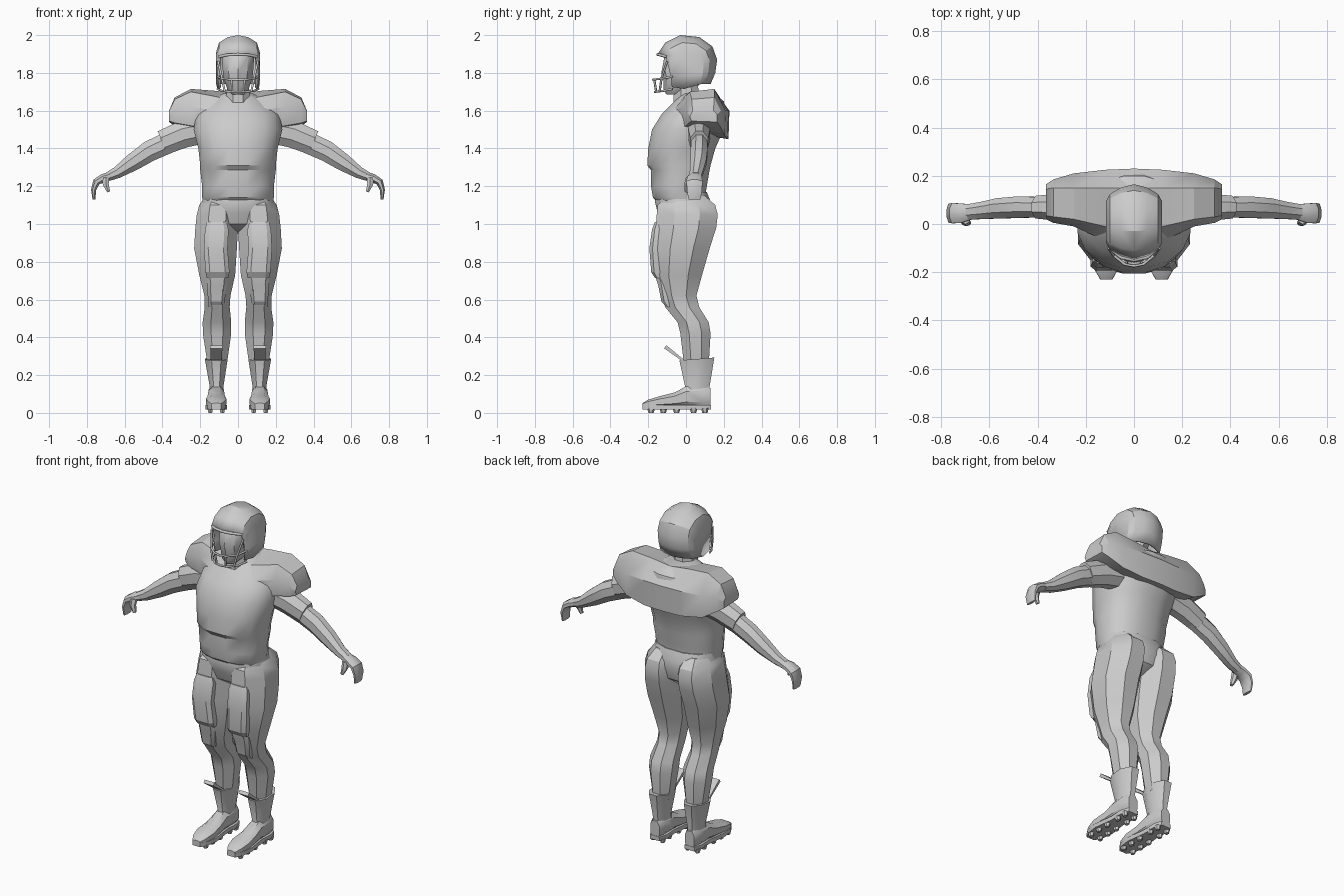
import bpy, bmesh, math
from mathutils import Vector

cube = bpy.data.objects.get("Cube")
if cube:
    bpy.data.objects.remove(cube, do_unlink=True)

GREY = (0.6, 0.6, 0.6, 1)
mat = bpy.data.materials.new("plain grey")
mat.use_nodes = True
mat.diffuse_color = GREY
mat.node_tree.nodes["Principled BSDF"].inputs["Base Color"].default_value = GREY


def finish(name, bm, angle=35):
    bmesh.ops.recalc_face_normals(bm, faces=bm.faces)
    mesh = bpy.data.meshes.new(name)
    bm.to_mesh(mesh)
    bm.free()
    mesh.materials.append(mat)
    ob = bpy.data.objects.new(name, mesh)
    bpy.context.scene.collection.objects.link(ob)
    bpy.ops.object.select_all(action='DESELECT')
    ob.select_set(True)
    bpy.context.view_layer.objects.active = ob
    bpy.ops.object.shade_smooth_by_angle(angle=math.radians(angle))
    return ob


def loft(name, rings, s=1, angle=35):
    """Skin a list of equal rings, cap both ends; s=-1 mirrors in x."""
    bm = bmesh.new()
    vr = [[bm.verts.new((s * p[0], p[1], p[2])) for p in r] for r in rings]
    n = len(vr[0])
    for a, b in zip(vr, vr[1:]):
        for i in range(n):
            j = (i + 1) % n
            bm.faces.new((a[i], a[j], b[j], b[i]))
    bm.faces.new(vr[0])
    bm.faces.new(vr[-1])
    return finish(name, bm, angle)


def outline(n, p=2.0):
    """Unit rounded outline that touches +-1 on both axes."""
    out = []
    for i in range(n):
        t = 2 * math.pi * (i + 0.5) / n
        c, d = math.cos(t), math.sin(t)
        out.append((math.copysign(abs(c) ** (2 / p), c), math.copysign(abs(d) ** (2 / p), d)))
    m = max(c for c, d in out)
    return [(c / m, d / m) for c, d in out]


def zloft(name, rows, s=1, n=8, p=2.0, angle=35):
    """Upright part; rows are z, x_min, x_max, y_front, y_back."""
    rings = [[((a + b) / 2 + (b - a) / 2 * c, (f + k) / 2 + (k - f) / 2 * d, z)
              for c, d in outline(n, p)] for z, a, b, f, k in rows]
    return loft(name, rings, s, angle)


def limb(name, rows, s=1, n=8):
    """Part along a bent path in the xz plane; rows are x, y, z, half_height, half_width."""
    rings = []
    for i, (x, y, z, h, w) in enumerate(rows):
        a, b = rows[max(i - 1, 0)], rows[min(i + 1, len(rows) - 1)]
        d = Vector((b[0] - a[0], 0, b[2] - a[2])).normalized()
        rings.append([(x - d.z * h * u, y + w * v, z + d.x * h * u) for u, v in outline(n)])
    return loft(name, rings, s)


def rod(name, pts, r=0.006):
    cu = bpy.data.curves.new(name, 'CURVE')
    cu.dimensions = '3D'
    cu.bevel_depth = r
    cu.bevel_resolution = 1
    cu.use_fill_caps = True
    sp = cu.splines.new('POLY')
    sp.points.add(len(pts) - 1)
    for q, p in zip(sp.points, pts):
        q.co = (*p, 1)
    cu.materials.append(mat)
    bpy.context.scene.collection.objects.link(bpy.data.objects.new(name, cu))


# Torso: belly, overhanging chest, shoulders
zloft("torso", [(z, -w, w, f, k) for z, w, f, k in [
    (1.12, .185, -.155, .10), (1.14, .19, -.175, .10), (1.20, .19, -.185, .11),
    (1.285, .20, -.185, .125), (1.31, .20, -.205, .13), (1.40, .21, -.20, .155),
    (1.50, .235, -.18, .20), (1.58, .22, -.13, .215), (1.65, .16, -.06, .20),
    (1.69, .08, -.03, .15)]], n=16, p=2.3)

# Pelvis between the legs
zloft("pelvis", [(z, -w, w, f, k) for z, w, f, k in [
    (.95, .04, -.06, .06), (1.0, .15, -.13, .12), (1.06, .20, -.15, .135),
    (1.12, .19, -.165, .13), (1.17, .18, -.15, .11)]], n=12, p=2.4)

# Shoulder pads, lofted from side to side
half = [
    (.365, [(.03, 1.545), (.02, 1.57), (.035, 1.60), (.145, 1.60), (.165, 1.58), (.165, 1.54)]),
    (.335, [(.015, 1.535), (.005, 1.60), (.03, 1.66), (.15, 1.67), (.185, 1.60), (.18, 1.52)]),
    (.25, [(0, 1.52), (-.01, 1.62), (.02, 1.70), (.15, 1.715), (.21, 1.60), (.205, 1.47)]),
    (.12, [(-.05, 1.50), (-.07, 1.60), (-.01, 1.675), (.15, 1.705), (.225, 1.60), (.22, 1.45)]),
    (0, [(-.08, 1.50), (-.09, 1.59), (-.02, 1.65), (.15, 1.69), (.23, 1.60), (.225, 1.45)])]
full = [(-x, r) for x, r in half] + [(x, r) for x, r in half[-2::-1]]
loft("shoulder_pads", [[(x, y, z) for y, z in r] for x, r in full], angle=30)

# Neck and head
zloft("neck", [(1.60, -.07, .07, -.07, .08), (1.76, -.055, .055, -.06, .06)])
zloft("head", [(z, -w, w, f, k) for z, w, f, k in [
    (1.685, .03, -.10, .0), (1.71, .055, -.115, .05), (1.77, .075, -.115, .08),
    (1.80, .08, -.125, .09), (1.88, .085, -.11, .10), (1.93, .06, -.07, .08)]], n=10)

# Helmet shell: arcs from brow over the crown to the nape, plus side panels with jaw flaps
arc = [(-.15, 1.90), (-.11, 1.96), (-.03, 2.0), (.07, 1.99), (.14, 1.94),
       (.165, 1.87), (.155, 1.80), (.13, 1.74)]
levels = [(0, 1, 1), (.055, .91, .92), (.10, .74, .72), (.116, .55, .35)]
bm = bmesh.new()
cols = {}
for side in (-1, 1):
    for k, (x, sy, sz) in enumerate(levels):
        if k == 0 and side == 1:
            cols[1, 0] = cols[-1, 0]
            continue
        cols[side, k] = [bm.verts.new((side * x, y * sy + .01 * (1 - sy),
                         1.86 + (z - 1.86) * sz if z > 1.86 else z)) for y, z in arc]
    for k in range(3):
        a, b = cols[side, k], cols[side, k + 1]
        for i in range(len(arc) - 1):
            bm.faces.new((a[i], a[i + 1], b[i + 1], b[i]))
    jaw = [bm.verts.new((side * x, y, z)) for x, y, z in
           [(.108, -.01, 1.715), (.102, -.075, 1.725), (.108, -.08, 1.78)]]
    bm.faces.new(cols[side, 3] + jaw)
    bm.faces.new((jaw[2], cols[side, 2][0], cols[side, 3][0]))
helmet = finish("helmet", bm, 30)
sol = helmet.modifiers.new("thickness", 'SOLIDIFY')
sol.thickness = 0.012
sol.offset = -1

# Face guard bars
for name, z, f in (("upper_guard_bar", 1.77, -.175), ("lower_guard_bar", 1.705, -.165)):
    side = [(.108, -.07, z + .01), (.085, f + .045, z), (.04, f + .008, z - .005)]
    rod(name, side + [(0, f, z - .006)] + [(-x, y, q) for x, y, q in side[::-1]])
for s in (-1, 1):
    rod("guard_upright", [(s * .035, -.168, 1.765), (s * .03, -.158, 1.70)])
    rod("guard_side_strut", [(s * .105, -.10, 1.86), (s * .085, -.13, 1.77), (s * .07, -.14, 1.70)])
rod("brow_band", [(-.10, -.10, 1.885), (-.055, -.138, 1.895), (0, -.15, 1.897),
                  (.055, -.138, 1.895), (.10, -.10, 1.885)], .008)

for s, tag in ((1, "left_"), (-1, "right_")):
    # Arm, sleeve and hand
    limb(tag + "sleeve", [(.17, .07, 1.50, .07, .06), (.29, .07, 1.475, .072, .058),
                          (.40, .07, 1.43, .066, .047)], s)
    limb(tag + "arm", [(.35, .07, 1.44, .058, .04), (.47, .07, 1.385, .055, .045),
                       (.56, .065, 1.325, .046, .042), (.64, .055, 1.272, .031, .035),
                       (.69, .05, 1.25, .024, .032)], s)
    limb(tag + "hand", [(.67, .05, 1.257, .022, .030), (.715, .045, 1.243, .022, .040),
                        (.75, .045, 1.222, .02, .042), (.765, .045, 1.18, .013, .040),
                        (.762, .045, 1.13, .008, .032)], s)
    limb(tag + "thumb", [(.70, .02, 1.245, .018, .018), (.70, .008, 1.21, .016, .015),
                         (.685, .005, 1.17, .008, .01)], s, 6)
    # Leg
    zloft(tag + "leg", [
        (1.15, .03, .17, -.10, .10), (1.10, .01, .205, -.15, .155), (1.05, .0, .218, -.155, .168),
        (.98, .0, .226, -.16, .16), (.87, .006, .232, -.17, .125), (.73, .015, .205, -.165, .085),
        (.62, .04, .178, -.13, .055), (.56, .044, .176, -.11, .07), (.48, .036, .187, -.045, .12),
        (.42, .036, .186, -.03, .13), (.25, .06, .16, -.01, .12)], s, angle=30)
    zloft(tag + "thigh_pad", [
        (1.01, .06, .165, -.165, -.10), (.97, .05, .175, -.18, -.10), (.87, .055, .18, -.194, -.10),
        (.745, .045, .172, -.184, -.10), (.715, .05, .165, -.165, -.10)], s, p=4, angle=25)
    zloft(tag + "knee_pad", [
        (.72, .055, .165, -.16, -.05), (.68, .06, .165, -.148, -.05),
        (.59, .07, .158, -.13, -.05), (.56, .075, .155, -.105, -.05)], s, p=4, angle=25)
    # Boot shaft with a slanted top edge, and tongue flap
    shaft = zloft(tag + "boot_shaft", [
        (.06, .075, .155, -.03, .13), (.14, .077, .150, -.005, .125), (.285, .055, .175, -.035, .15)], s)
    for v in shaft.data.vertices:
        if v.co.z > .28:
            v.co.z += .08 * (v.co.y - .05)
    limb(tag + "boot_tongue", [(0, .115, .27, .008, .03), (.11, .115, .35, .010, .032)], s, 4)
    tongue = bpy.context.object
    for v in tongue.data.vertices:
        along, across = abs(v.co.x), v.co.y
        v.co.x, v.co.y = s * across, -along
    tongue.data.flip_normals()
    # Foot lofted from heel to toe, with a sole and studs
    loft(tag + "foot", [[(.115 + w * c, y, (z0 + z1) / 2 + (z1 - z0) / 2 * d) for c, d in outline(8, 2.6)]
         for y, w, z0, z1 in [(.13, .03, .03, .13), (.09, .042, .03, .15), (.0, .042, .03, .14),
                              (-.06, .046, .03, .108), (-.14, .054, .03, .088),
                              (-.20, .042, .03, .07), (-.23, .024, .035, .052)]], s)
    loft(tag + "sole", [[(.115 + w * a, y, z) for a, z in ((-1, .018), (1, .018), (1, .042), (-1, .042))]
         for y, w in [(.132, .032), (.08, .046), (0, .042), (-.12, .058), (-.19, .048), (-.23, .026)]], s)
    for y in (.10, .04, -.05, -.12, -.185):
        for dx in (-.032, .032):
            x = .115 + dx
            zloft(tag + "stud", [(0, x - .010, x + .010, y - .012, y + .012),
                                 (.025, x - .015, x + .015, y - .018, y + .018)], s, 6)
